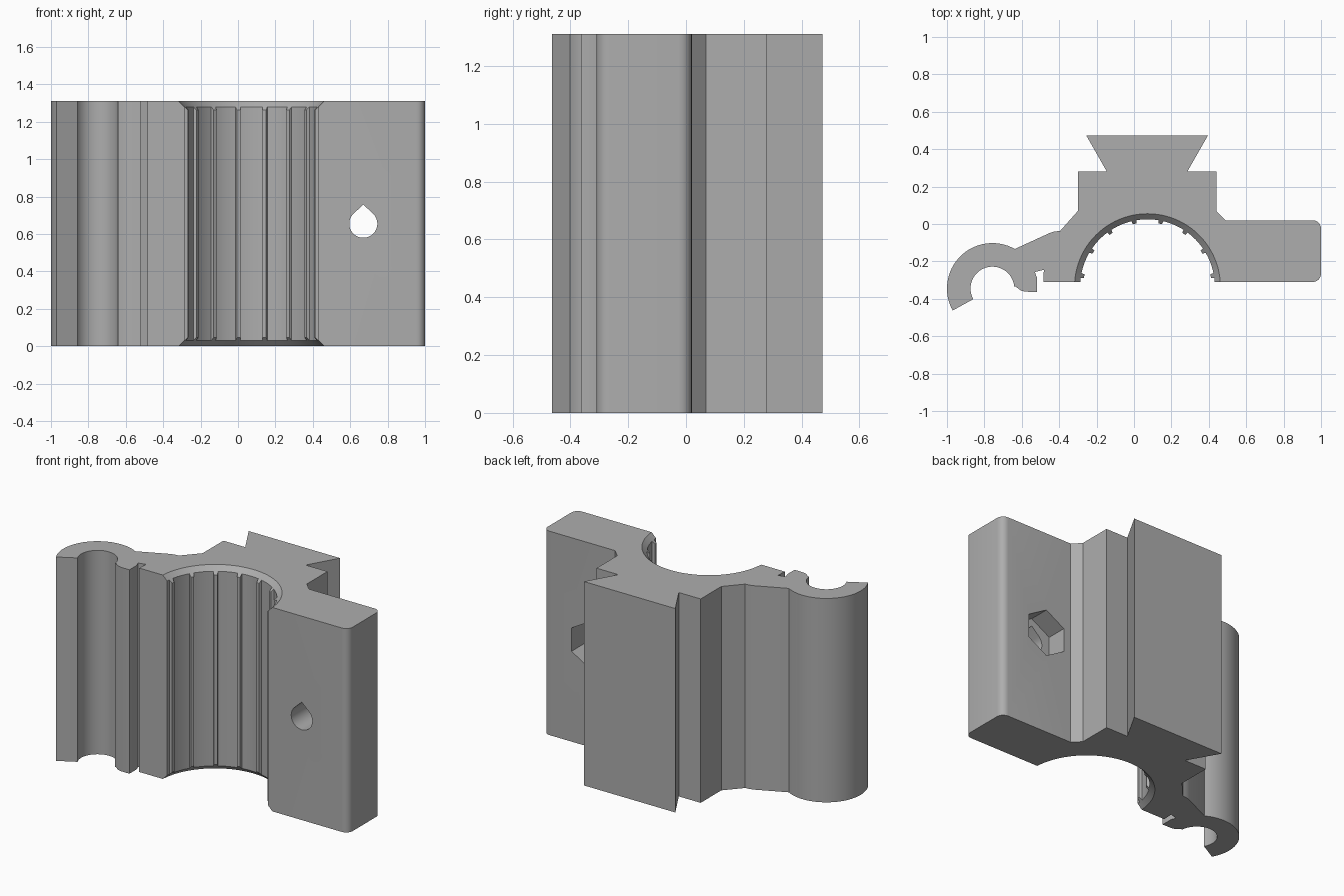
import bpy, bmesh
from math import sin, cos, radians, pi
from mathutils import Vector

HEIGHT = 1.31
BORE = (0.072, -0.335)
CLIP = (-0.757, -0.345)
BOLT = (0.67, HEIGHT / 2)

if "Cube" in bpy.data.objects:
    bpy.data.objects.remove(bpy.data.objects["Cube"], do_unlink=True)

grey = bpy.data.materials.new("plain grey")
grey.use_nodes = True
grey.diffuse_color = (0.42, 0.42, 0.42, 1)
grey.node_tree.nodes["Principled BSDF"].inputs["Base Color"].default_value = grey.diffuse_color


def polar(center, r, deg):
    return (center[0] + r * cos(radians(deg)), center[1] + r * sin(radians(deg)))


def arc(center, r, start, end, steps):
    return [polar(center, r, start + (end - start) * i / steps) for i in range(steps + 1)]


def prism(name, base, offset):
    """Extrude a closed 3D outline along an offset."""
    bm = bmesh.new()
    face = bm.faces.new([bm.verts.new(p) for p in base])
    ext = bmesh.ops.extrude_face_region(bm, geom=[face])
    verts = [v for v in ext["geom"] if isinstance(v, bmesh.types.BMVert)]
    bmesh.ops.translate(bm, verts=verts, vec=Vector(offset))
    bmesh.ops.recalc_face_normals(bm, faces=bm.faces)
    mesh = bpy.data.meshes.new(name)
    bm.to_mesh(mesh)
    bm.free()
    mesh.materials.append(grey)
    obj = bpy.data.objects.new(name, mesh)
    bpy.context.collection.objects.link(obj)
    return obj


def cut(target, cutter):
    mod = target.modifiers.new("cut", "BOOLEAN")
    mod.operation = "DIFFERENCE"
    mod.solver = "EXACT"
    mod.object = cutter
    bpy.ops.object.select_all(action="DESELECT")
    bpy.context.view_layer.objects.active = target
    target.select_set(True)
    bpy.ops.object.modifier_apply(modifier=mod.name)
    bpy.data.objects.remove(cutter, do_unlink=True)


# Wing with rounded end, then the dovetail rail
outline = arc((0.955, -0.265), 0.045, -90, 0, 6) + arc((0.955, -0.025), 0.045, 0, 90, 6)
outline += [(0.49, 0.02), (0.44, 0.07), (0.44, 0.28), (0.285, 0.28), (0.395, 0.473),
            (-0.255, 0.473), (-0.145, 0.28), (-0.3, 0.28), (-0.3, 0.07)]
# Arm, open clip ring and the notch beside it
outline += [(-0.395, -0.037), (-0.425, -0.04), (-0.455, -0.05), (-0.638, -0.134)]
outline += arc(CLIP, 0.243, 61, 209, 32) + arc(CLIP, 0.117, 209, 6, 32)
outline += [(-0.632, -0.335), (-0.605, -0.356), (-0.58, -0.362), (-0.518, -0.363),
            (-0.518, -0.29), (-0.53, -0.257), (-0.482, -0.245), (-0.485, -0.31)]
# Half bore with small grip ribs
outline.append(polar(BORE, 0.36, 176))
ribs = sorted([90 + s * (11.5 + 23 * k) for s in (-1, 1) for k in range(4)], reverse=True)
edges = [176] + ribs + [4]
for i, rib in enumerate(ribs):
    start = edges[i] - (2.2 if i else 0)
    outline += arc(BORE, 0.36, start, rib + 2.2, 6)[1:]
    outline += [polar(BORE, 0.343, rib + 1.6), polar(BORE, 0.343, rib - 1.6),
                polar(BORE, 0.36, rib - 2.2)]
outline += arc(BORE, 0.36, ribs[-1] - 2.2, 4, 2)[1:]

body = prism("clamp_body", [(x, y, 0) for x, y in outline], (0, 0, HEIGHT))

# Chamfers at both ends of the bore
for z, flip in ((0, 1), (HEIGHT, -1)):
    bpy.ops.mesh.primitive_cone_add(
        vertices=96, radius1=0.41 if flip > 0 else 0.32, radius2=0.32 if flip > 0 else 0.41,
        depth=0.09, location=(*BORE, z + flip * 0.025))
    cone = bpy.context.object
    cone.data.materials.append(grey)
    cut(body, cone)

# Teardrop bolt hole through the wing
drop = arc(BOLT, 0.075, 135, 405, 36) + [(BOLT[0], BOLT[1] + 0.102)]
cut(body, prism("bolt_hole", [(x, -0.5, z) for x, z in drop], (0, 0.7, 0)))

# Hexagonal nut pocket in the back of the wing
hexagon = [polar(BOLT, 0.15, 30 + 60 * i) for i in range(6)]
cut(body, prism("nut_pocket", [(x, -0.11, z) for x, z in hexagon], (0, 0.3, 0)))

bpy.ops.object.select_all(action="DESELECT")
body.select_set(True)
bpy.context.view_layer.objects.active = body
bpy.ops.object.shade_smooth_by_angle(angle=radians(25))
